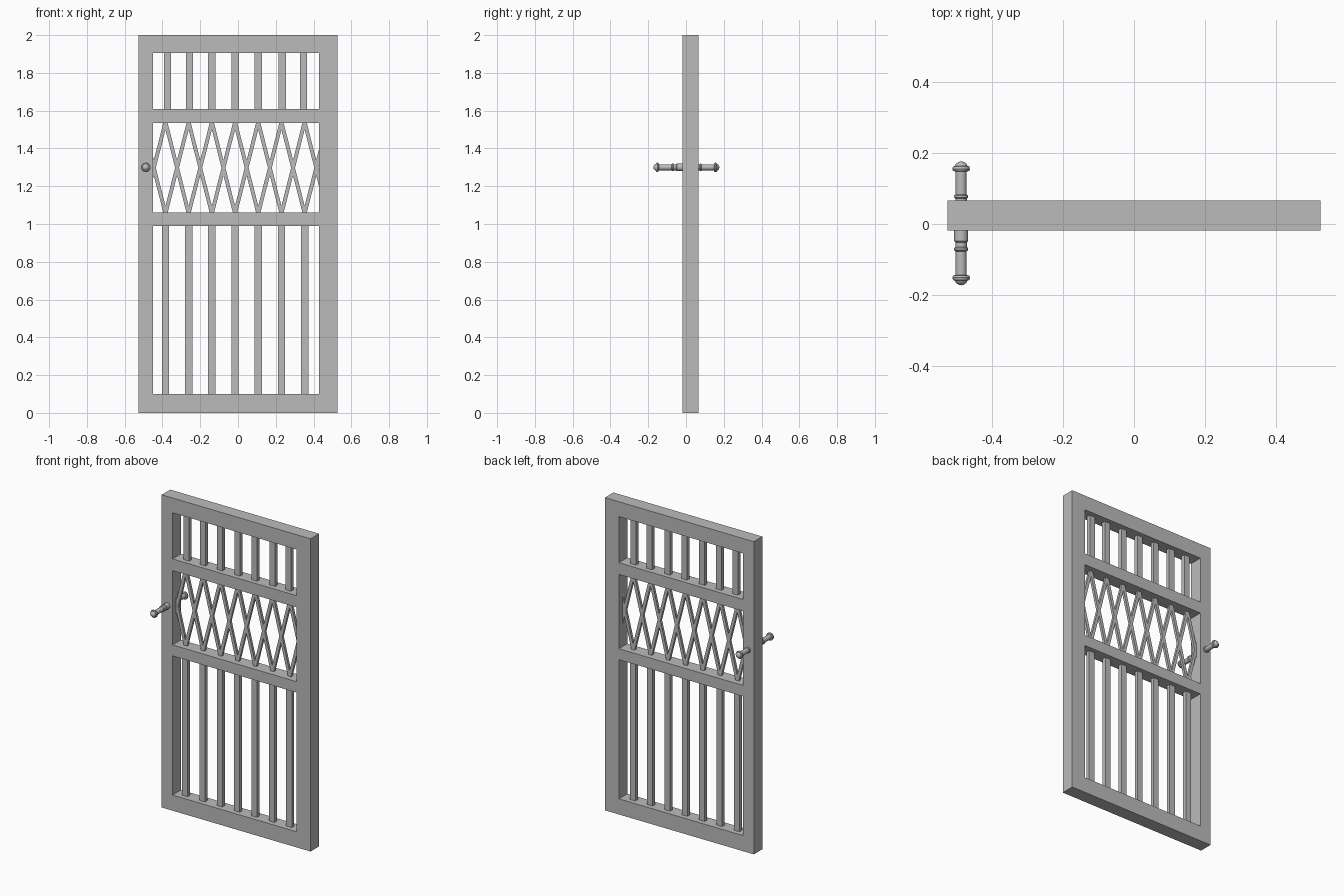
import bpy, bmesh, math
from mathutils import Matrix, Vector

old = bpy.data.objects.get("Cube")
if old:
    bpy.data.objects.remove(old)

metal = bpy.data.materials.new("grey metal")
metal.use_nodes = True
GREY = (0.5, 0.5, 0.5, 1)
metal.diffuse_color = GREY
metal.node_tree.nodes["Principled BSDF"].inputs["Base Color"].default_value = GREY

FRONT, BACK = -0.019, 0.067
MID = (FRONT + BACK) / 2


def finish(name, bm):
    bmesh.ops.recalc_face_normals(bm, faces=bm.faces)
    mesh = bpy.data.meshes.new(name)
    bm.to_mesh(mesh)
    bm.free()
    mesh.materials.append(metal)
    obj = bpy.data.objects.new(name, mesh)
    bpy.context.collection.objects.link(obj)
    return obj


def add_bar(bm, start, end, width, depth):
    """Rectangular bar between two (x, z) points, centred in the frame."""
    a, b = Vector((start[0], MID, start[1])), Vector((end[0], MID, end[1]))
    d = b - a
    place = (Matrix.Translation((a + b) / 2)
             @ Matrix.Rotation(math.atan2(d.x, d.z), 4, 'Y')
             @ Matrix.Diagonal((width, depth, d.length, 1)))
    bmesh.ops.create_cube(bm, size=1, matrix=place)


# Frame: a panel grid with three openings left out, then thickened
xs = [-0.527, -0.45, 0.428, 0.527]
zs = [0, 0.10, 0.99, 1.06, 1.535, 1.61, 1.905, 2]
bm = bmesh.new()
grid = [[bm.verts.new((x, FRONT, z)) for x in xs] for z in zs]
for j in range(len(zs) - 1):
    for i in range(len(xs) - 1):
        if not (i == 1 and j % 2 == 1):
            bm.faces.new((grid[j][i], grid[j][i + 1], grid[j + 1][i + 1], grid[j + 1][i]))
extruded = bmesh.ops.extrude_face_region(bm, geom=bm.faces[:], use_keep_orig=True)
moved = [v for v in extruded["geom"] if isinstance(v, bmesh.types.BMVert)]
bmesh.ops.translate(bm, verts=moved, vec=(0, BACK - FRONT, 0))
finish("door_frame", bm)

# Upright bars in the lower and upper openings
lower_x = [-0.384 + 0.1228 * i for i in range(7)]
upper_x = [-0.373, -0.257, -0.138, -0.014, 0.108, 0.234, 0.347]
for name, places, low, high in (("lower_bars", lower_x, 0.09, 1.0),
                                ("upper_bars", upper_x, 1.6, 1.915)):
    bm = bmesh.new()
    for x in places:
        add_bar(bm, (x, low), (x, high), 0.039, 0.025)
    finish(name, bm)

# Diamond lattice: crossed diagonals whose ends run into the frame
bm = bmesh.new()
step = 0.1228
for i in range(-1, 7):
    x0 = -0.384 + step * i
    add_bar(bm, (x0, 1.055), (x0 + step, 1.54), 0.02, 0.016)
    add_bar(bm, (x0, 1.54), (x0 + step, 1.055), 0.02, 0.016)
finish("middle_lattice", bm)

# Turned handles: (radius, distance from the frame face)
KNOB = [(0.0155, 0.125), (0.023, 0.127), (0.025, 0.132), (0.023, 0.139),
        (0.018, 0.141), (0.015, 0.147), (0.008, 0.152), (0, 0.154)]
COLLAR = [(0, -0.005), (0.02, -0.005), (0.02, 0.029), (0.016, 0.033),
          (0.016, 0.046), (0.02, 0.049), (0.02, 0.055), (0.0155, 0.058)]
RING = [(0, -0.005), (0.016, -0.005), (0.016, 0.005), (0.02, 0.008),
        (0.02, 0.013), (0.0155, 0.016)]


def handle(name, profile, face_y, side, shift):
    bm = bmesh.new()
    verts = [bm.verts.new((r, 0, d)) for r, d in profile]
    edges = [bm.edges.new(pair) for pair in zip(verts, verts[1:])]
    bmesh.ops.spin(bm, geom=verts + edges, cent=(0, 0, 0), axis=(0, 0, 1),
                   angle=math.tau, steps=24)
    bmesh.ops.remove_doubles(bm, verts=bm.verts[:], dist=0.0001)
    bmesh.ops.transform(bm, verts=bm.verts[:],
                        matrix=Matrix.Translation((-0.488, face_y + shift, 1.3))
                        @ Matrix.Rotation(-side * math.pi / 2, 4, 'X'))
    obj = finish(name, bm)
    bpy.ops.object.select_all(action='DESELECT')
    obj.select_set(True)
    bpy.context.view_layer.objects.active = obj
    bpy.ops.object.shade_smooth_by_angle(angle=math.radians(35))


handle("front_handle", COLLAR + KNOB, FRONT, -1, 0)
handle("back_handle", RING + [(r, d - 0.044) for r, d in KNOB], BACK, 1, 0)
